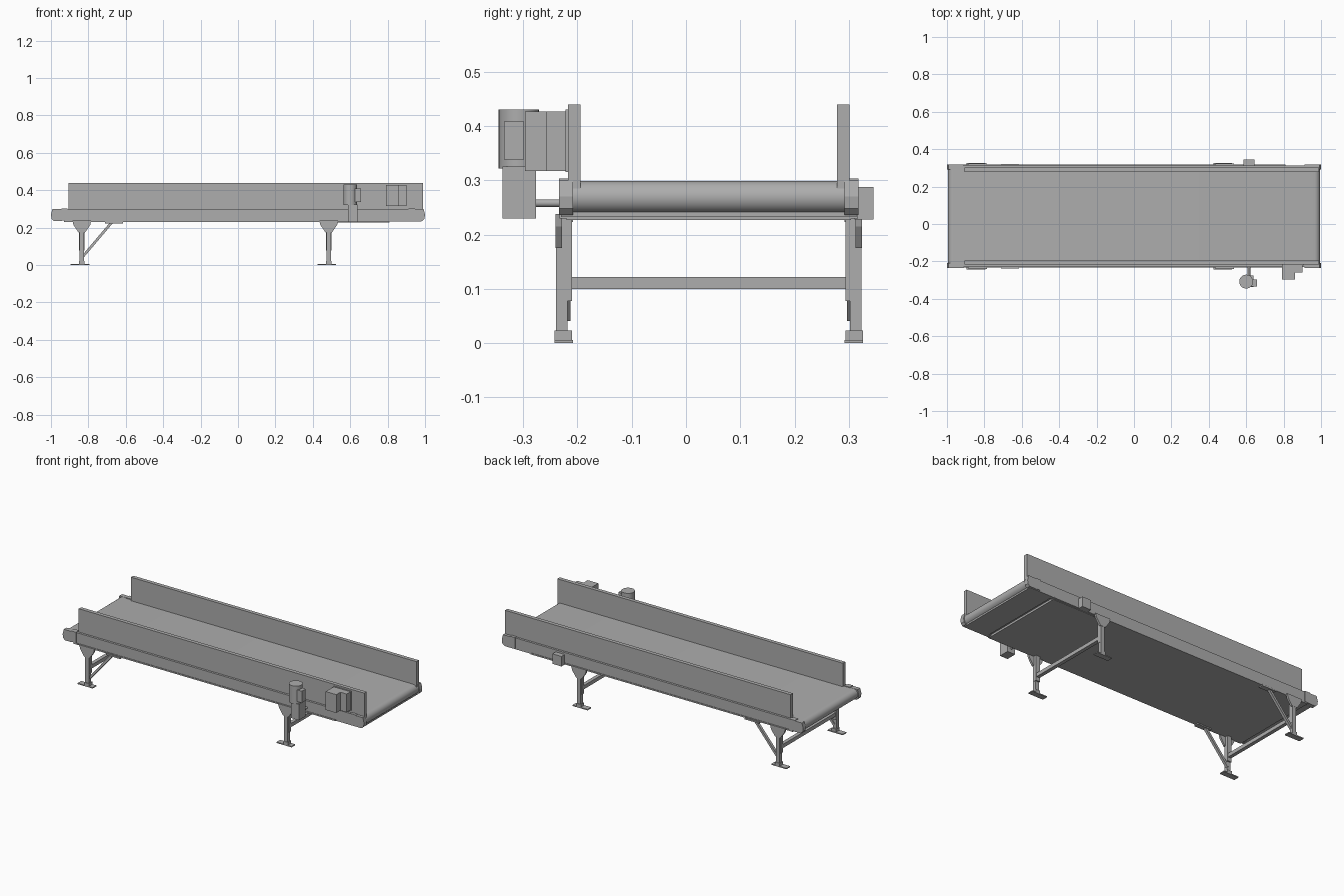
import bpy
import bmesh
import math
from mathutils import Vector

cube = bpy.data.objects.get("Cube")
if cube:
    bpy.data.objects.remove(cube, do_unlink=True)

grey = bpy.data.materials.new("plain grey")
grey.use_nodes = True
colour = (0.42, 0.42, 0.42, 1)
grey.diffuse_color = colour
grey.node_tree.nodes["Principled BSDF"].inputs["Base Color"].default_value = colour

MID = 0.042  # centre line of the conveyor across y


def finish(name, bm):
    bmesh.ops.recalc_face_normals(bm, faces=bm.faces)
    mesh = bpy.data.meshes.new(name)
    bm.to_mesh(mesh)
    bm.free()
    mesh.materials.append(grey)
    obj = bpy.data.objects.new(name, mesh)
    bpy.context.collection.objects.link(obj)
    return obj


def box(name, x, y, z):
    bm = bmesh.new()
    bmesh.ops.create_cube(bm, size=1)
    for v in bm.verts:
        v.co = [r[0] + (c + 0.5) * (r[1] - r[0]) for c, r in zip(v.co, (x, y, z))]
    return finish(name, bm)


def extrude_y(name, points, y):
    """Solid from an outline in the xz plane."""
    bm = bmesh.new()
    face = bm.faces.new([bm.verts.new((px, y[0], pz)) for px, pz in points])
    ext = bmesh.ops.extrude_face_region(bm, geom=[face])
    verts = [g for g in ext["geom"] if isinstance(g, bmesh.types.BMVert)]
    bmesh.ops.translate(bm, verts=verts, vec=(0, y[1] - y[0], 0))
    return finish(name, bm)


def cylinder(name, centre, radius, depth, along_y=False):
    bm = bmesh.new()
    bmesh.ops.create_cone(bm, cap_ends=True, segments=32, radius1=radius,
                          radius2=radius, depth=depth)
    obj = finish(name, bm)
    obj.location = centre
    if along_y:
        obj.rotation_euler.x = math.pi / 2
    smooth(obj)
    return obj


def smooth(obj):
    bpy.ops.object.select_all(action="DESELECT")
    obj.select_set(True)
    bpy.context.view_layer.objects.active = obj
    bpy.ops.object.shade_smooth_by_angle(angle=math.radians(35))


# Belt loop with rounded ends
R = 0.03
loop = []
for i in range(13):
    a = -math.pi / 2 + math.pi * i / 12
    loop.append((0.965 + R * math.cos(a), 0.269 + R * math.sin(a)))
loop += [(-px, 0.538 - pz) for px, pz in loop]
smooth(extrude_y("belt", loop, (MID - 0.25, MID + 0.25)))

# Underside pans
box("main_bottom_pan", (-0.93, 0.53), (MID - 0.262, MID + 0.262), (0.23, 0.242))
box("drive_bottom_pan", (0.53, 0.81), (MID - 0.262, MID + 0.262), (0.227, 0.242))
box("end_bottom_pan", (0.825, 0.98), (MID - 0.25, MID + 0.25), (0.232, 0.242))

for side, label in ((-1, "right"), (1, "left")):
    def across(inner, outer):
        return tuple(sorted((MID + side * inner, MID + side * outer)))

    # Side channel, lower lip and guard wall
    box(f"{label}_side_frame", (-0.915, 0.94), across(0.246, 0.272), (0.236, 0.3))
    box(f"{label}_frame_lip", (-0.93, 0.81), across(0.25, 0.275), (0.23, 0.238))
    box(f"{label}_end_lip", (0.81, 0.98), across(0.25, 0.272), (0.232, 0.24))
    box(f"{label}_guard", (-0.905, 0.99), across(0.236, 0.259), (0.275, 0.44))

    # Bearing ends of the frame
    for end, where in ((-1, "tail"), (1, "head")):
        nose = [(0.94, 0.236), (0.985, 0.236), (0.997, 0.248),
                (1.0, 0.27), (0.992, 0.3), (0.94, 0.3)]
        extrude_y(f"{label}_{where}_bearing_plate",
                  [(end * px, pz) for px, pz in nose], across(0.25, 0.276))
        box(f"{label}_{where}_tension_block", sorted((end * 0.912, end * 0.945)),
            across(0.246, 0.276), (0.238, 0.303))

    # Legs
    for x, where in ((-0.835, "tail"), (0.485, "head")):
        part = f"{label}_{where}"
        gusset = [(x - 0.05, 0.238), (x + 0.05, 0.238), (x + 0.045, 0.215),
                  (x + 0.018, 0.175), (x - 0.018, 0.175), (x - 0.045, 0.215)]
        extrude_y(f"{part}_gusset", gusset, across(0.27, 0.282))
        box(f"{part}_upper_post", (x - 0.014, x + 0.014), across(0.252, 0.272), (0.078, 0.232))
        box(f"{part}_outer_post", (x - 0.012, x + 0.012), across(0.26, 0.281), (0.005, 0.18))
        box(f"{part}_foot_bracket", (x - 0.015, x + 0.015), across(0.252, 0.284), (0.005, 0.023))
        box(f"{part}_foot", (x - 0.06, x + 0.04), across(0.25, 0.284), (0, 0.006))

    # Diagonal brace on the tail leg
    a, b = Vector((-0.83, 0.045)), Vector((-0.675, 0.228))
    n = (b - a).orthogonal().normalized() * 0.007
    extrude_y(f"{label}_brace", [a - n, b - n, b + n, a + n], across(0.255, 0.271))
    box(f"{label}_brace_plate", (-0.71, -0.615), across(0.25, 0.28), (0.223, 0.232))

# Cross bars between the legs
for x, where in ((-0.835, "tail"), (0.485, "head")):
    box(f"{where}_cross_bar", (x - 0.011, x + 0.011), (MID - 0.255, MID + 0.255), (0.1, 0.122))

# Drive unit: gearbox, upright motor, shaft and far bearing
box("gearbox", (0.588, 0.64), (-0.338, -0.276), (0.23, 0.325))
cylinder("motor", (0.6, -0.308, 0.376), 0.037, 0.108)
box("motor_terminal_box", (0.625, 0.658), (-0.335, -0.298), (0.338, 0.408))
cylinder("drive_shaft", (0.615, -0.255, 0.258), 0.007, 0.06, along_y=True)
box("drive_bearing", (0.585, 0.645), (0.31, 0.345), (0.228, 0.288))

# Control cabinet on the guard
box("cabinet_back_plate", (0.79, 0.905), (-0.222, -0.215), (0.315, 0.43))
box("control_cabinet", (0.79, 0.86), (-0.297, -0.22), (0.317, 0.427))
box("cabinet_side_box", (0.86, 0.902), (-0.258, -0.22), (0.317, 0.427))
